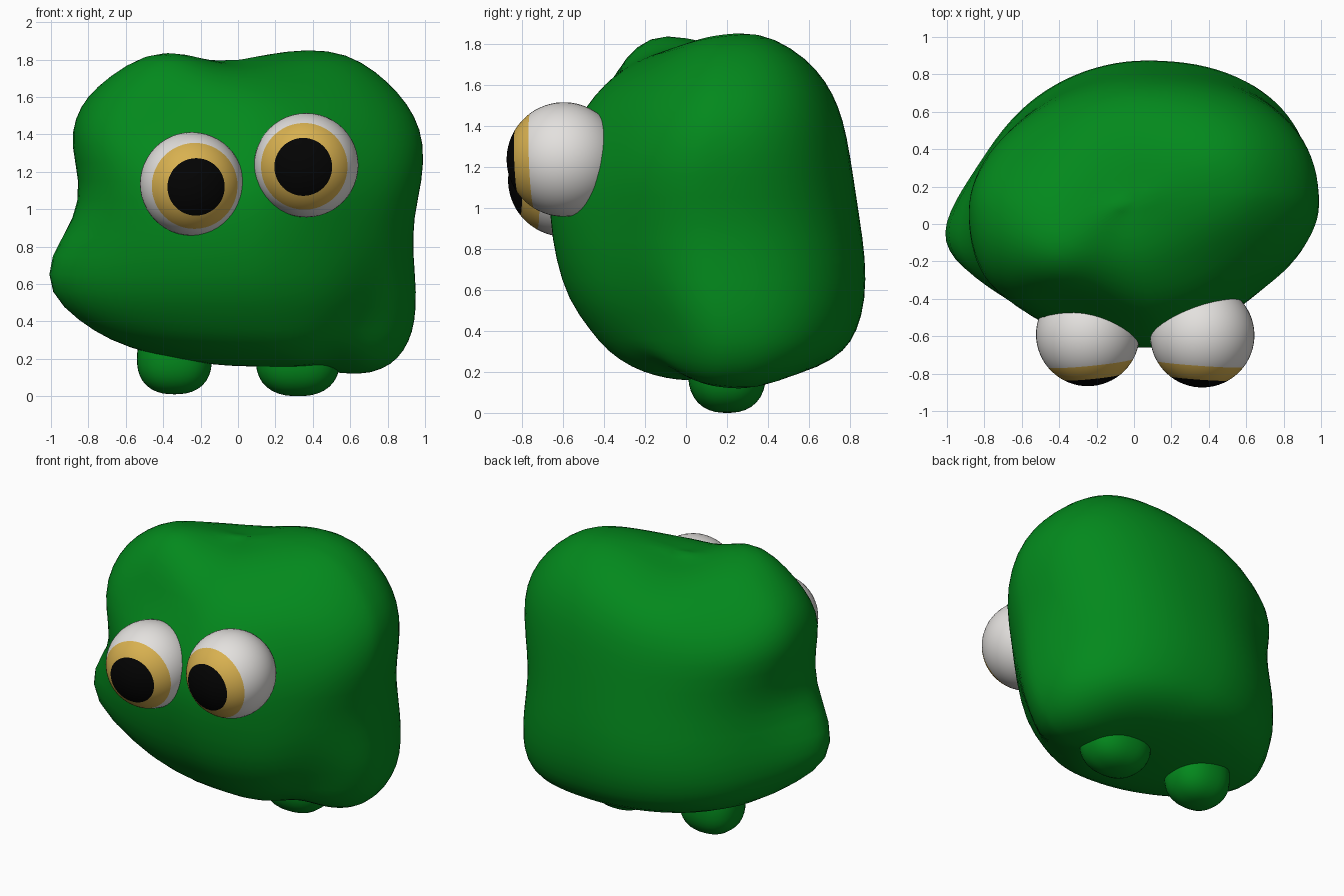
import bpy, bmesh, math
from mathutils import Vector

default_cube = bpy.data.objects.get("Cube")
if default_cube:
    bpy.data.objects.remove(default_cube, do_unlink=True)


def make_material(name, red, green, blue):
    mat = bpy.data.materials.new(name)
    mat.use_nodes = True
    mat.diffuse_color = (red, green, blue, 1)
    shader = mat.node_tree.nodes["Principled BSDF"]
    shader.inputs["Base Color"].default_value = (red, green, blue, 1)
    shader.inputs["Roughness"].default_value = 0.8
    return mat


GREEN = make_material("green skin", 0.001, 0.25, 0.012)
WHITE = make_material("eye white", 0.77, 0.75, 0.73)
GOLD = make_material("golden iris", 0.69, 0.44, 0.08)
BLACK = make_material("black pupil", 0.001, 0.001, 0.001)


def finish(bm, name, materials, subdivisions=0):
    bmesh.ops.recalc_face_normals(bm, faces=bm.faces)
    for face in bm.faces:
        face.smooth = True
    mesh = bpy.data.meshes.new(name)
    bm.to_mesh(mesh)
    bm.free()
    for mat in materials:
        mesh.materials.append(mat)
    obj = bpy.data.objects.new(name, mesh)
    bpy.context.collection.objects.link(obj)
    if subdivisions:
        modifier = obj.modifiers.new("Smooth surface", "SUBSURF")
        modifier.levels = modifier.render_levels = subdivisions
    return obj


# Body outline by height: z, right edge, left edge, front edge, back edge
BODY_RINGS = [
    (.16, .1, .5, .05, .25), (.16, -.04, .66, -.04, .36),
    (.18, -.22, .77, -.15, .49), (.22, -.45, .85, -.26, .64),
    (.3, -.66, .91, -.38, .77), (.4, -.76, .94, -.46, .83),
    (.55, -.82, .95, -.57, .87), (.75, -.82, .93, -.63, .87),
    (.95, -.8, .93, -.66, .84), (1.15, -.83, .98, -.66, .81),
    (1.35, -.89, .99, -.58, .78), (1.5, -.87, .94, -.5, .74),
    (1.62, -.81, .85, -.41, .68), (1.72, -.7, .73, -.31, .59),
    (1.8, -.54, .58, -.19, .45), (1.83, -.36, .4, -.06, .33),
    (1.84, -.18, .2, .04, .22),
]

# Soft swells and hollows: centre, spread, push
SWELLS = [
    ((-.82, -.09, .64), (.3, .22, .2), (-.25, -.02, 0)),      # side lump
    ((-.1, .1, 1.84), (.16, .45, .2), (0, 0, -.06)),          # crown valley
    ((-.4, -.08, 1.82), (.2, .2, .15), (0, -.05, .06)),       # right crown lobe
    ((.5, .32, 1.78), (.22, .22, .15), (.01, .02, .04)),      # left crown lobe
    ((.25, -.2, 1.78), (.25, .18, .15), (0, .02, -.04)),      # left forehead slope
    ((-.5, .4, 1.65), (.3, .25, .22), (.02, -.05, -.08)),     # right back slope
    ((-.85, -.22, 1.35), (.22, .2, .25), (0, -.06, 0)),       # right temple
    ((.66, .27, .16), (.17, .2, .15), (0, 0, -.05)),          # haunch
    ((.78, -.25, .42), (.2, .15, .18), (-.05, .04, 0)),       # hollow before haunch
    ((.54, -.15, .18), (.1, .15, .1), (0, 0, .05)),           # haunch groove
    ((-.3, -.5, 1.45), (.2, .2, .15), (0, .08, 0)),           # right brow hollow
    ((.62, -.4, 1.17), (.2, .25, .22), (-.01, .05, 0)),       # left brow hollow
]


def swell(point):
    moved = point.copy()
    for centre, spread, push in SWELLS:
        distance = sum(((p - c) / s) ** 2 for p, c, s in zip(point, centre, spread))
        moved += Vector(push) * math.exp(-distance / 2)
    lean = min(max((point.z - 1.2) * 2, 0), 1)
    moved.y += 0.04 * point.x * lean
    return moved


def signed_power(value, power):
    return math.copysign(abs(value) ** power, value)


def corner_power(c, s):
    """Below one fills out a corner of the outline, above one trims it."""
    if s < 0:
        return 1.18 if c > 0 else 0.92
    return 0.87 if c > 0 else 1.04


def build_body(segments=48):
    bm = bmesh.new()
    loops = []
    for z, right, left, front, back in BODY_RINGS:
        middle = Vector(((right + left) / 2, (front + back) / 2, z))
        loop = []
        for i in range(segments):
            angle = math.tau * i / segments
            c, s = math.cos(angle), math.sin(angle)
            power = corner_power(c, s)
            offset = Vector((signed_power(c, power) * (left - right) / 2,
                             signed_power(s, power) * (back - front) / 2, 0))
            loop.append(bm.verts.new(swell(middle + offset * 1.01)))
        loops.append(loop)
    for lower, upper in zip(loops, loops[1:]):
        for i in range(segments):
            j = (i + 1) % segments
            bm.faces.new((lower[i], lower[j], upper[j], upper[i]))
    # Close the belly and the crown with fans
    for loop in (loops[0], loops[-1]):
        centre = sum((v.co for v in loop), Vector()) / segments
        pole = bm.verts.new(centre)
        for i in range(segments):
            bm.faces.new((loop[i], loop[(i + 1) % segments], pole))
    return finish(bm, "body", [GREEN], subdivisions=1)


def build_eye(name, centre, radius, look):
    bm = bmesh.new()
    # The pole points along the gaze, so colour borders follow the rings
    bmesh.ops.create_uvsphere(bm, u_segments=48, v_segments=32, radius=radius)
    for face in bm.faces:
        angle = math.degrees(face.calc_center_median().angle(Vector((0, 0, 1))))
        face.material_index = 2 if angle < 34 else 1 if angle < 56 else 0
    turn = Vector(look).to_track_quat("Z", "Y").to_matrix()
    for vert in bm.verts:
        vert.co = turn @ vert.co + Vector(centre)
    return finish(bm, name, [WHITE, GOLD, BLACK])


def build_foot(name, centre, size, squareness=2.4):
    bm = bmesh.new()
    bmesh.ops.create_uvsphere(bm, u_segments=32, v_segments=20, radius=1)
    for vert in bm.verts:
        reach = sum(abs(v) ** squareness for v in vert.co) ** (1 / squareness)
        vert.co = Vector(c + s * v / reach for c, s, v in zip(centre, size, vert.co))
    return finish(bm, name, [GREEN])


build_body()
build_eye("right_eye", (-.247, -.59, 1.135), .277, (.1, -1, -.07))
build_eye("left_eye", (.365, -.595, 1.235), .279, (-.07, -1, -.04))
build_foot("right_foot", (-.34, .2, .2), (.2, .18, .19))
build_foot("left_foot", (.32, .2, .2), (.225, .19, .2))
